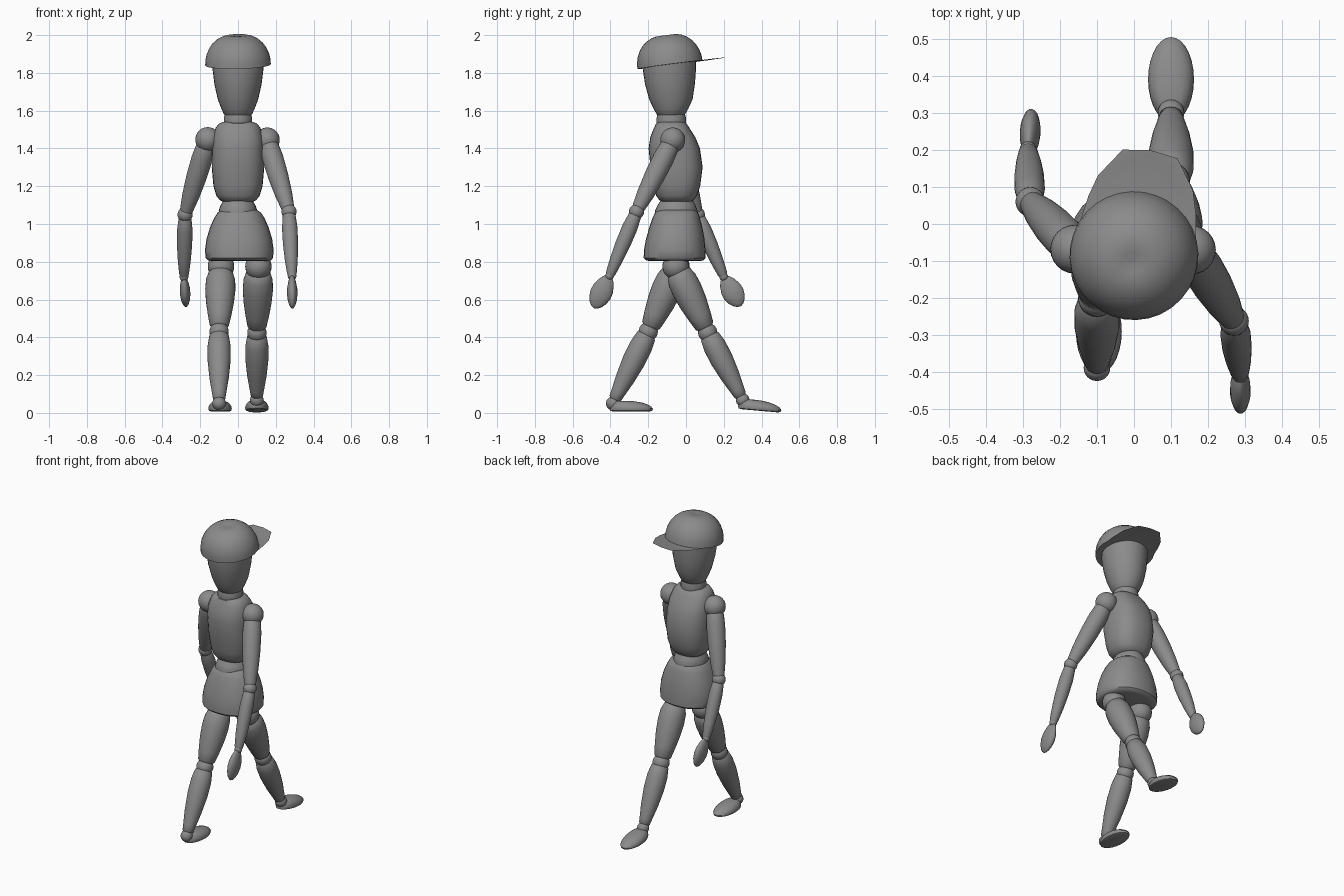
import bpy, bmesh, math
from mathutils import Matrix, Vector

if "Cube" in bpy.data.objects:
    bpy.data.objects.remove(bpy.data.objects["Cube"])

grey = bpy.data.materials.new("mid grey")
grey.diffuse_color = (0.26, 0.26, 0.26, 1)
grey.use_nodes = True
grey.node_tree.nodes["Principled BSDF"].inputs["Base Color"].default_value = grey.diffuse_color


def finish(name, bm, matrix=Matrix()):
    bmesh.ops.recalc_face_normals(bm, faces=bm.faces)
    mesh = bpy.data.meshes.new(name)
    bm.to_mesh(mesh)
    bm.free()
    mesh.transform(matrix)
    ob = bpy.data.objects.new(name, mesh)
    bpy.context.collection.objects.link(ob)
    mesh.materials.append(grey)
    bpy.ops.object.select_all(action='DESELECT')
    ob.select_set(True)
    bpy.context.view_layer.objects.active = ob
    bpy.ops.object.shade_smooth_by_angle(angle=math.radians(40))
    return ob


def loft(name, rings, matrix=Matrix(), power=2.0, n=28):
    """Closed skin over rings of (z, centre y, half width x, half depth y)."""
    bm = bmesh.new()
    rows = []
    for z, cy, rx, ry in rings:
        row = []
        for i in range(n):
            a = math.tau * i / n
            c, s = math.cos(a), math.sin(a)
            x = math.copysign(abs(c) ** (2 / power), c) * rx
            y = math.copysign(abs(s) ** (2 / power), s) * ry + cy
            row.append(bm.verts.new((x, y, z)))
        rows.append(row)
    for lo, hi in zip(rows, rows[1:]):
        for i in range(n):
            j = (i + 1) % n
            bm.faces.new((lo[i], lo[j], hi[j], hi[i]))
    bm.faces.new(rows[0][::-1])
    bm.faces.new(rows[-1])
    return finish(name, bm, matrix)


def ball(name, centre, r):
    bm = bmesh.new()
    bmesh.ops.create_uvsphere(bm, u_segments=24, v_segments=14, radius=r)
    return finish(name, bm, Matrix.Translation(centre))


def limb(name, a, b, profile, flat=1.0):
    """Turned piece from a to b; profile is (fraction, radius), flat thins x."""
    a, b = Vector(a), Vector(b)
    z = (b - a).normalized()
    y = z.cross(Vector((1, 0, 0))).normalized()
    x = y.cross(z)
    m = Matrix((x, y, z)).transposed().to_4x4()
    m.translation = a
    length = (b - a).length
    return loft(name, [(t * length, 0, r * flat, r) for t, r in profile], m)


# head and neck
loft("head", [(1.57, -.08, .062, .065), (1.58, -.08, .074, .075),
              (1.61, -.08, .088, .092), (1.66, -.08, .107, .115),
              (1.74, -.085, .125, .132), (1.82, -.088, .135, .141),
              (1.87, -.088, .135, .141)])
loft("neck", [(1.51, -.078, .07, .073), (1.53, -.078, .075, .078),
              (1.56, -.078, .075, .078), (1.59, -.078, .068, .071)])

# cap, tilted and turned a little
cap_frame = (Matrix.Translation((0, -.085, 1.843)) @ Matrix.Rotation(math.radians(-9), 4, 'Z')
             @ Matrix.Rotation(math.radians(7.5), 4, 'X'))
loft("cap", [(z, 0, r, r) for z, r in
             ((0, .174), (.03, .172), (.06, .165), (.09, .151), (.115, .133),
              (.137, .108), (.151, .08), (.157, .055), (.156, .03), (.152, .005))],
     cap_frame, n=32)
bm = bmesh.new()
half = [(.16, .06), (.147, .14), (.13, .2), (.075, .28)]
outline = half + [(0, .29)] + [(-x, y) for x, y in half[::-1]]
bm.faces.new([bm.verts.new((x, y, 0)) for x, y in outline])
bmesh.ops.solidify(bm, geom=bm.faces[:], thickness=.003)
finish("cap_brim", bm, cap_frame)

# trunk
loft("chest", [(1.115, -.05, .07, .07), (1.125, -.05, .095, .09),
               (1.15, -.05, .115, .108), (1.2, -.048, .13, .123),
               (1.3, -.05, .139, .138), (1.4, -.062, .138, .136),
               (1.46, -.07, .134, .119), (1.51, -.076, .118, .093),
               (1.533, -.078, .1, .08), (1.542, -.078, .07, .06)], power=2.5)
loft("waist", [(1.04, -.052, .1, .108), (1.07, -.052, .102, .113),
               (1.1, -.05, .092, .1), (1.135, -.048, .07, .08)])
loft("pelvis", [(.803, -.06, .14, .13), (.808, -.06, .167, .152),
                (.82, -.06, .178, .164), (.86, -.06, .182, .163),
                (.92, -.057, .174, .155), (.98, -.054, .156, .141),
                (1.03, -.052, .134, .126), (1.06, -.05, .115, .114),
                (1.073, -.05, .095, .1)],
     Matrix.Translation((.007, 0, 0)), power=2.3)

# arms
upper_arm = [(0, .035), (.08, .05), (.25, .056), (.5, .054), (.75, .046), (.92, .036), (1, .03)]
forearm = [(0, .022), (.06, .034), (.25, .041), (.5, .04), (.75, .034), (.95, .026), (1, .02)]
palm = [(0, .012), (.06, .027), (.2, .043), (.4, .056), (.58, .058), (.76, .049), (.9, .033), (.97, .018), (1, .003)]
arms = {
    "right": ((.155, -.07, 1.445), (.27, -.262, 1.065), (.286, -.405, .725), (.288, -.488, .555)),
    "left": ((-.16, -.068, 1.447), (-.28, .06, 1.05), (-.286, .2, .72), (-.275, .29, .565)),
}
for side, (shoulder, elbow, wrist, tip) in arms.items():
    ball(side + "_shoulder", shoulder, .066)
    limb(side + "_upper_arm", shoulder, elbow, upper_arm)
    ball(side + "_elbow", elbow, .04)
    limb(side + "_forearm", elbow, wrist, forearm)
    ball(side + "_wrist", wrist, .023)
    limb(side + "_hand", wrist, tip, palm, .48)

# legs
thigh = [(.06, .045), (.1, .065), (.2, .077), (.35, .08), (.55, .074), (.75, .062), (.9, .051), (.93, .04)]
calf = [(.03, .04), (.06, .052), (.2, .061), (.4, .061), (.65, .051), (.85, .038), (.93, .033), (.95, .025)]
foot = [(-.022, .0, .05, .1), (-.018, 0, .059, .112), (-.008, 0, .062, .115), (.004, -.004, .06, .109),
        (.016, -.012, .053, .096), (.026, -.024, .042, .075), (.032, -.036, .026, .048), (.034, -.042, .006, .01)]
legs = {
    "right": ((.108, -.055, .775), (.1, .115, .425), (.1, .3, .068), (.1, .391, .033), -5),
    "left": ((-.09, -.05, .775), (-.1, -.2, .43), (-.1, -.388, .05), (-.095, -.29, .03), 0),
}
for side, (hip, knee, ankle, sole, pitch) in legs.items():
    ball(side + "_hip", hip, .07)
    limb(side + "_thigh", hip, knee, thigh)
    ball(side + "_knee", knee, .051)
    limb(side + "_shin", knee, ankle, calf)
    ball(side + "_ankle", ankle, .036)
    loft(side + "_foot", foot, Matrix.Translation(sole) @ Matrix.Rotation(math.radians(pitch), 4, 'X'))
